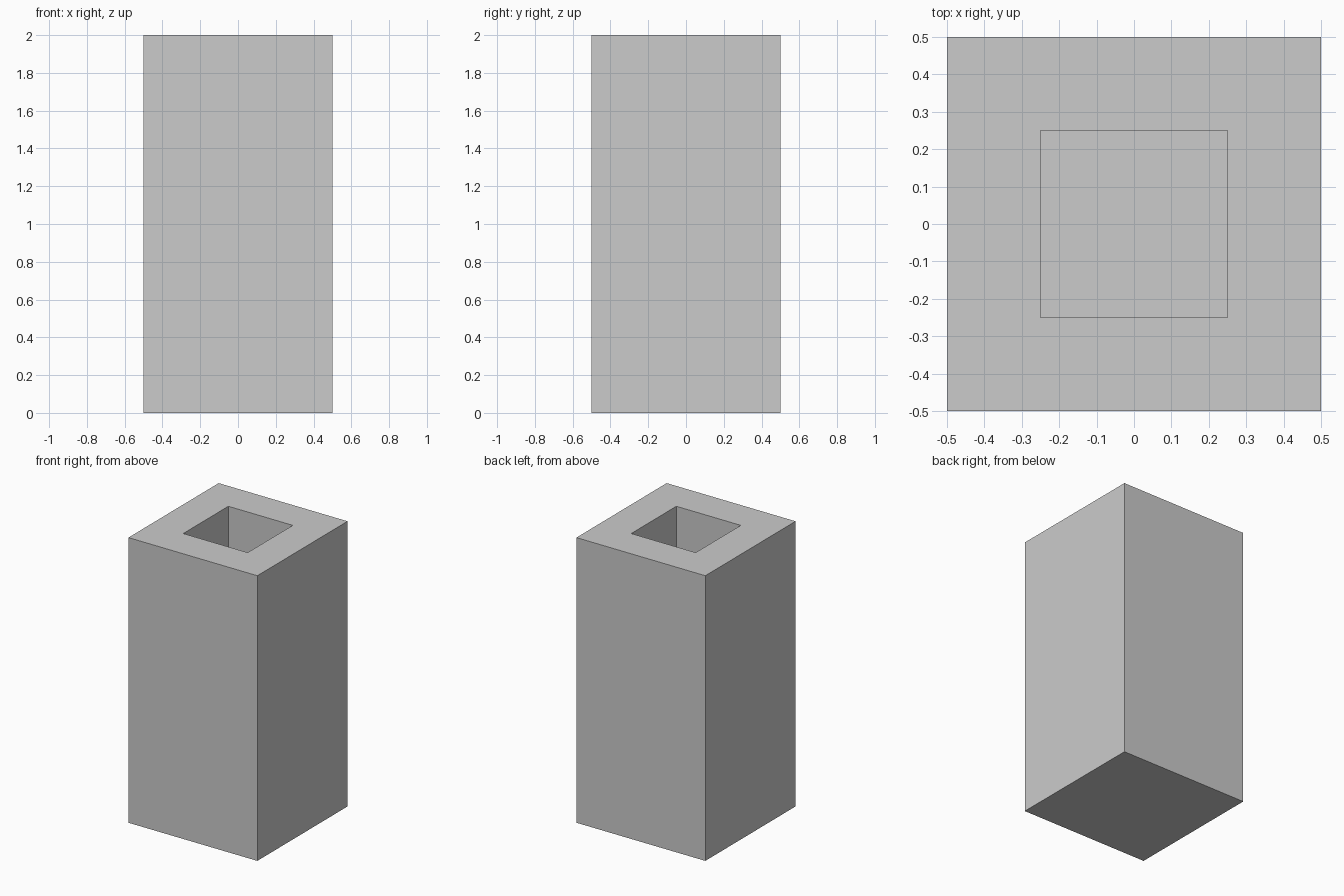
import bpy, bmesh

if "Cube" in bpy.data.objects:
    bpy.data.objects.remove(bpy.data.objects["Cube"])

WIDTH, HEIGHT, WALL = 1.0, 2.0, 0.25

# Square pillar standing on the ground
bm = bmesh.new()
bmesh.ops.create_cube(bm, size=1.0)
bmesh.ops.scale(bm, vec=(WIDTH, WIDTH, HEIGHT), verts=bm.verts)
bmesh.ops.translate(bm, vec=(0, 0, HEIGHT / 2), verts=bm.verts)

# Square well sunk from the top, leaving walls and floor of equal thickness
bm.normal_update()
top = max(bm.faces, key=lambda f: f.calc_center_median().z)
bmesh.ops.inset_region(bm, faces=[top], thickness=WALL, use_even_offset=True)
well = bmesh.ops.extrude_discrete_faces(bm, faces=[top])["faces"][0]
bmesh.ops.translate(bm, vec=(0, 0, WALL - HEIGHT), verts=well.verts)
bmesh.ops.recalc_face_normals(bm, faces=bm.faces)

mesh = bpy.data.meshes.new("hollow_pillar")
bm.to_mesh(mesh)
bm.free()
pillar = bpy.data.objects.new("hollow_pillar", mesh)
bpy.context.collection.objects.link(pillar)
